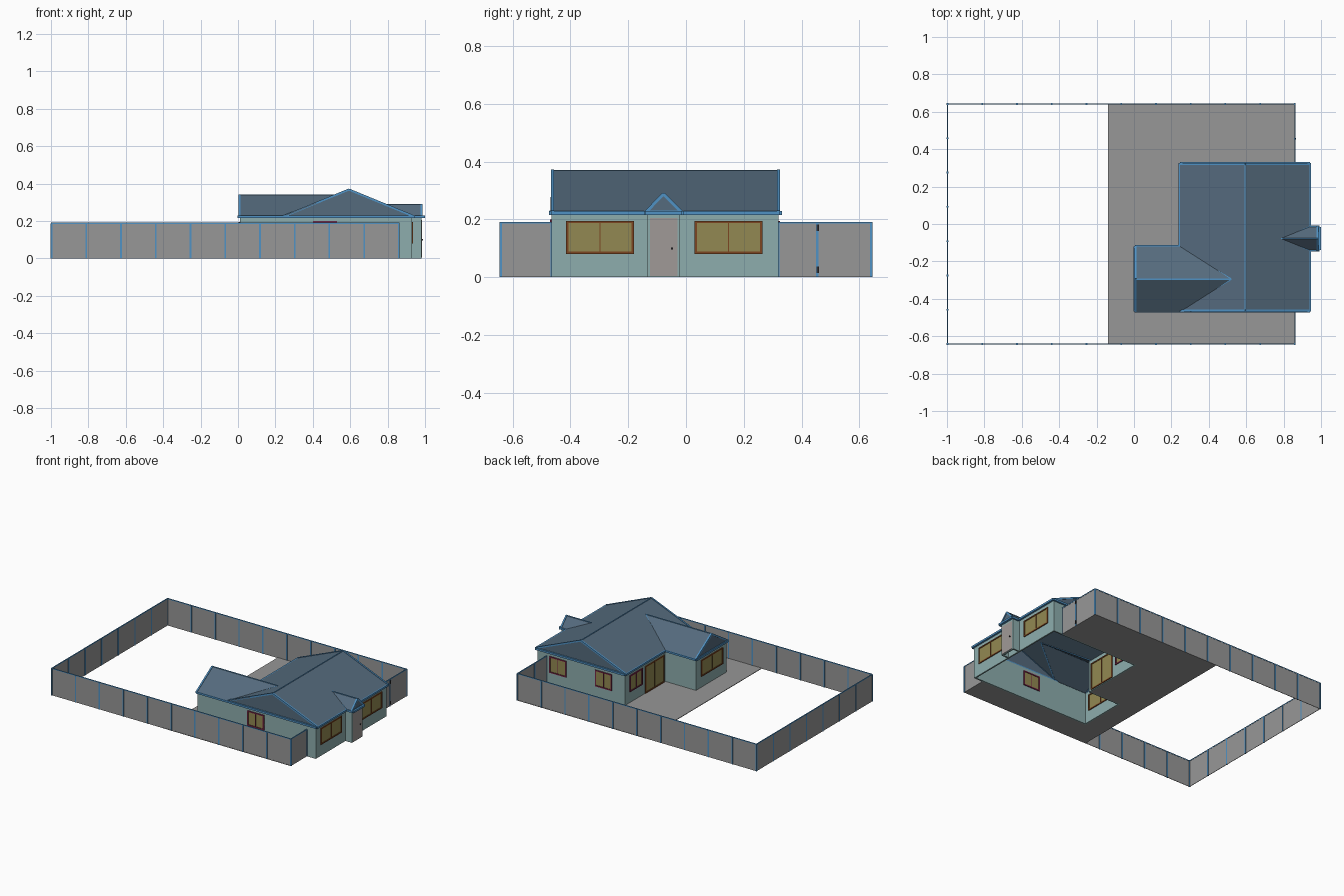
import bpy
import bmesh
from mathutils import Vector, Matrix

default_cube = bpy.data.objects.get("Cube")
if default_cube:
    bpy.data.objects.remove(default_cube, do_unlink=True)


def material(name, red, green, blue):
    mat = bpy.data.materials.new(name)
    mat.use_nodes = True
    colour = (red, green, blue, 1)
    mat.diffuse_color = colour
    mat.node_tree.nodes["Principled BSDF"].inputs["Base Color"].default_value = colour
    return mat


WALL = material("pale teal wall", .27, .42, .42)
ROOF = material("slate blue roof", .09, .145, .205)
TRIM = material("bright blue trim", .08, .29, .56)
FENCE = material("grey fence and paving", .31, .31, .31)
GLASS = material("olive glass", .29, .25, .085)
BROWN = material("brown frame", .2, .06, .015)
MAROON = material("maroon frame", .18, .02, .06)
DOOR = material("door grey", .35, .32, .31)
METAL = material("dark metal", .03, .03, .035)


def finish(name, bm, mat):
    mesh = bpy.data.meshes.new(name)
    bmesh.ops.recalc_face_normals(bm, faces=bm.faces)
    bm.to_mesh(mesh)
    bm.free()
    mesh.materials.append(mat)
    obj = bpy.data.objects.new(name, mesh)
    bpy.context.collection.objects.link(obj)
    return obj


def boxes(name, mat, spans):
    """One object made of axis-aligned boxes, each given by two corners."""
    bm = bmesh.new()
    for low, high in spans:
        low, high = Vector(low), Vector(high)
        matrix = Matrix.Translation((low + high) / 2) @ Matrix.Diagonal(high - low).to_4x4()
        bmesh.ops.create_cube(bm, size=1, matrix=matrix)
    return finish(name, bm, mat)


def beams(name, mat, lines, width):
    """One object made of square bars running between pairs of points."""
    bm = bmesh.new()
    for start, end in lines:
        start, end = Vector(start), Vector(end)
        way = end - start
        turn = way.to_track_quat("Z", "Y").to_matrix().to_4x4()
        scale = Matrix.Diagonal((width, width, way.length, 1))
        bmesh.ops.create_cube(bm, size=1, matrix=Matrix.Translation((start + end) / 2) @ turn @ scale)
    return finish(name, bm, mat)


def sheets(name, mat, outlines, thickness=.005):
    """Flat polygons given a little thickness."""
    bm = bmesh.new()
    for points in outlines:
        bm.faces.new([bm.verts.new(p) for p in points])
    obj = finish(name, bm, mat)
    solid = obj.modifiers.new("thickness", "SOLIDIFY")
    solid.thickness = thickness
    solid.offset = 0
    return obj


def window(name, axis, place, start, end, bottom, top, frame, panes=2):
    """Frame and glass set through a wall that is square to the given axis."""
    def span(a, b, low, high, depth):
        if axis == "x":
            return (place - depth, a, low), (place + depth, b, high)
        return (a, place - depth, low), (b, place + depth, high)
    bar, deep = .004, .011
    bars = [span(start, end, z - bar, z + bar, deep) for z in (bottom + bar, top - bar)]
    for i in range(panes + 1):
        mid = start + bar + (end - start - 2 * bar) * i / panes
        half = bar if i in (0, panes) else bar / 2
        bars.append(span(mid - half, mid + half, bottom, top, deep))
    boxes(name + "_frame", frame, bars)
    boxes(name + "_glass", GLASS, [span(start, end, bottom, top, .007)])


# House plan
LEFT, INNER, RIGHT = .01, .25, .93
FRONT, NOOK, BACK = -.465, -.125, .32
EAVE, T = .222, .01
SIDE, FENCE_X = .645, .86

# Paving, left open under the house
sheets("paving", FENCE, [[(x, y, .002) for x, y in (
    (-.14, -SIDE), (FENCE_X, -SIDE), (FENCE_X, FRONT), (LEFT, FRONT), (LEFT, NOOK),
    (INNER, NOOK), (INNER, BACK), (FENCE_X, BACK), (FENCE_X, SIDE), (-.14, SIDE))]], .004)

# Outer walls
boxes("house_walls", WALL, [
    ((LEFT, FRONT, 0), (RIGHT, FRONT + T, EAVE)),
    ((LEFT, FRONT, 0), (LEFT + T, NOOK, EAVE)),
    ((LEFT, NOOK - T, 0), (INNER + T, NOOK, EAVE)),
    ((INNER, NOOK, 0), (INNER + T, BACK, EAVE)),
    ((INNER, BACK - T, 0), (RIGHT, BACK, EAVE)),
    ((RIGHT - T, FRONT, 0), (RIGHT, BACK, EAVE))])

# Entrance bay with door
BAY_A, BAY_B, BAY_X = -.135, -.02, .98
MID = (BAY_A + BAY_B) / 2
boxes("entrance_walls", WALL, [
    ((RIGHT, BAY_A, 0), (BAY_X, BAY_A + T, EAVE)),
    ((RIGHT, BAY_B - T, 0), (BAY_X, BAY_B, EAVE)),
    ((BAY_X - T, BAY_A, 0), (BAY_X, BAY_B, EAVE))])
boxes("front_door", DOOR, [((BAY_X - .012, BAY_A + T, .004), (BAY_X + .003, BAY_B - T, .205))])
boxes("door_knob", METAL, [((BAY_X, -.052, .096), (BAY_X + .009, -.045, .103))])

# Windows
HALF = T / 2
SILL, HEAD = .08, .195
window("entrance_window_a", "x", RIGHT - HALF, -.415, -.18, SILL, HEAD, BROWN)
window("entrance_window_b", "x", RIGHT - HALF, .03, .265, SILL, HEAD, BROWN)
window("wing_window", "x", LEFT + HALF, -.42, -.18, SILL, HEAD, BROWN)
window("patio_door", "x", INNER + HALF, -.11, .1, .005, HEAD, BROWN)
window("patio_window", "x", INNER + HALF, .13, .27, SILL, HEAD, MAROON)
window("front_window", "y", FRONT + HALF, .4, .53, .095, .2, MAROON)
for i, x in enumerate((.35, .705)):
    window(f"back_window_{i}", "y", BACK - HALF, x, x + .13, SILL, HEAD, MAROON)

# Main roof, wing roof and entrance roof
X0, X1, RX, RZ = .245, .94, .593, .368
Y0, Y1 = FRONT, BACK + .003
WX, WY, WZ, WT = .005, -.295, .337, .52
WY0, WY1 = FRONT - .005, NOOK + .005
PX, PZ, PT = .985, .288, .78
PY0, PY1 = MID - .062, MID + .062
E = EAVE + .003
sheets("main_roof", ROOF, [
    [(X1, Y0, E), (X1, Y1, E), (RX, Y1, RZ), (RX, Y0, RZ)],
    [(RX, Y1, RZ), (X0, Y1, E), (X0, WY1, E), (WT, WY, WZ), (X0, WY0, E), (RX, Y0, RZ)]])
sheets("wing_roof", ROOF, [
    [(WX, y, E), (X0 + .01, y, E), (WT, WY, WZ), (WX, WY, WZ)] for y in (WY0, WY1)])
sheets("entrance_roof", ROOF, [
    [(PX, y, E), (X1, y, E), (PT, MID, PZ), (PX, MID, PZ)] for y in (PY0, PY1)])

# Gable ends: each is left foot, peak, right foot
gables = [[(X0, y, E), (RX, y, RZ), (X1, y, E)] for y in (Y0 + .003, Y1 - .003)]
gables.append([(WX + .003, WY0, E), (WX + .003, WY, WZ), (WX + .003, WY1, E)])
gables.append([(PX - .003, PY0, E), (PX - .003, MID, PZ), (PX - .003, PY1, E)])
sheets("gable_ends", ROOF, gables)
edges = []
for a, peak, b in gables:
    edges += [(a, peak), (peak, b), (a, b)]
beams("gable_trim", TRIM, edges, .011)

# Ridge caps and valleys
beams("ridge_caps", TRIM, [
    ((RX, Y0, RZ), (RX, Y1, RZ)),
    ((WX, WY, WZ), (WT, WY, WZ)),
    ((PT, MID, PZ), (PX, MID, PZ)),
    ((WT, WY, WZ), (X0 + .01, WY0, E)),
    ((WT, WY, WZ), (X0 + .01, WY1, E)),
    ((PT, MID, PZ), (X1, PY0, E)),
    ((PT, MID, PZ), (X1, PY1, E))], .007)

# Gutters follow the eaves, open at the entrance bay
loop = [(X1, PY0), (X1, Y0 - .003), (WX, Y0 - .003), (WX, WY1), (X0, WY1),
        (X0, Y1 + .003), (X1, Y1 + .003), (X1, PY1), (PX + .008, PY1), (PX + .008, PY0), (X1, PY0)]
beams("gutters", TRIM, [((*a, EAVE), (*b, EAVE)) for a, b in zip(loop, loop[1:])], .013)

# Boundary fence: panels, top rails and posts
TOP = .188
NEAR, FAR = (-.997, -SIDE + .003), (FENCE_X, SIDE - .003)
runs = [((NEAR[0], NEAR[1]), (FAR[0], NEAR[1]), 10),
        ((NEAR[0], FAR[1]), (FAR[0], FAR[1]), 10),
        ((NEAR[0], NEAR[1]), (NEAR[0], FAR[1]), 7),
        ((FAR[0], NEAR[1]), (FAR[0], FRONT), 1),
        ((FAR[0], BACK), (FAR[0], .455), 1),
        ((FAR[0], .455), (FAR[0], FAR[1]), 1)]
panels, rails, posts = [], [], []
for a, b, count in runs:
    panels.append([(*a, 0), (*b, 0), (*b, TOP), (*a, TOP)])
    rails.append(((*a, TOP), (*b, TOP)))
    for i in range(count + 1):
        x, y = Vector(a).lerp(Vector(b), i / count)
        posts.append(((x, y, 0), (x, y, TOP)))
sheets("fence_panels", FENCE, panels, .003)
beams("fence_rails", TRIM, rails, .006)
beams("fence_posts", TRIM, posts, .009)

# Side gate hinges
boxes("gate_hinges", METAL, [
    ((FENCE_X, .452, z), (FENCE_X + .007, .46, z + .022)) for z in (.015, .16)])
